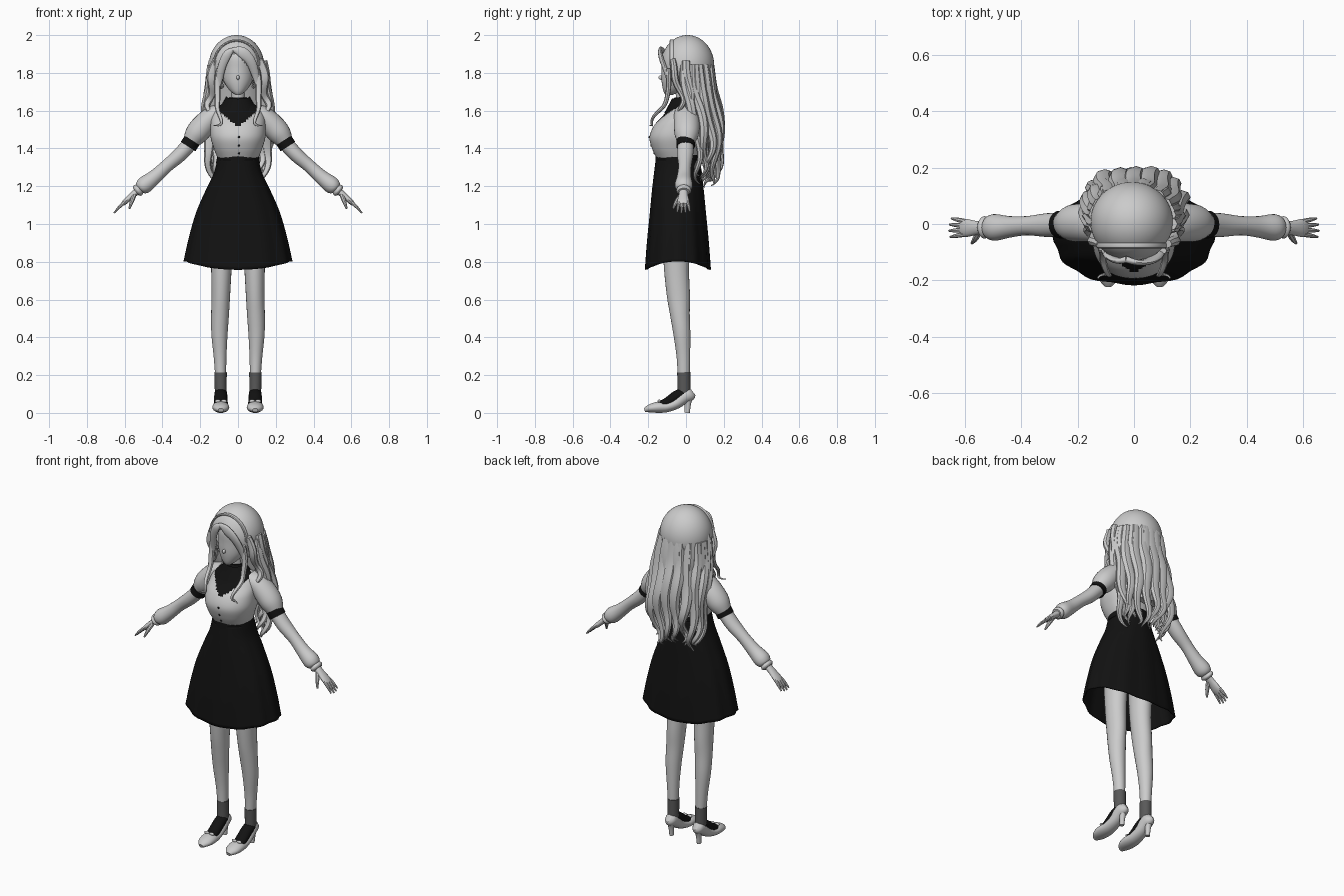
import bpy, bmesh, math, random
from mathutils import Vector

random.seed(4)

def material(name, v):
    m = bpy.data.materials.new(name)
    m.diffuse_color = (v, v, v, 1)
    return m

LIGHT = material("light grey", 0.6)
BLACK = material("black", 0.006)
SOCK = material("dark grey", 0.1)
X, Y = Vector((1, 0, 0)), Vector((0, 1, 0))

def finish(name, bm, mats, rule=None):
    bmesh.ops.recalc_face_normals(bm, faces=bm.faces)
    for f in bm.faces:
        f.smooth = True
        if rule:
            f.material_index = rule(f.calc_center_median())
    me = bpy.data.meshes.new(name)
    bm.to_mesh(me)
    bm.free()
    for m in mats:
        me.materials.append(m)
    ob = bpy.data.objects.new(name, me)
    bpy.context.collection.objects.link(ob)
    return ob

def spline(pts, steps):
    """Catmull-Rom through rows of numbers."""
    out, n = [], len(pts)
    for i in range(n - 1):
        a, b, c, d = pts[max(i - 1, 0)], pts[i], pts[i + 1], pts[min(i + 2, n - 1)]
        for k in range(steps):
            t = k / steps
            out.append([0.5 * (2 * q + (r - p) * t + (2 * p - 5 * q + 4 * r - s) * t * t
                        + (3 * q - p - 3 * r + s) * t ** 3) for p, q, r, s in zip(a, b, c, d)])
    out.append(list(pts[-1]))
    return out

def tube(name, pts, mats=(LIGHT,), ref=X, n=16, steps=4, power=1.0, side=1,
         rule=None, caps=True, shape=None, level=False):
    """Loft of oval rings; each row is x, y, z, radius along ref, other radius."""
    rows = spline(pts, steps)
    bm, rings = bmesh.new(), []
    for i, r in enumerate(rows):
        c = Vector(r[:3])
        t = Vector(rows[min(i + 1, len(rows) - 1)][:3]) - Vector(rows[max(i - 1, 0)][:3])
        t = Vector((0, 0, 1)) if level else t.normalized()
        u = (ref - t * ref.dot(t)).normalized()
        v = t.cross(u)
        ring = []
        for k in range(n):
            a = 2 * math.pi * k / n
            ca, sa = math.cos(a), math.sin(a)
            p = c + u * max(r[3], .001) * math.copysign(abs(ca) ** power, ca) \
                  + v * max(r[4], .001) * math.copysign(abs(sa) ** power, sa)
            if shape:
                p = shape(p, a, i / (len(rows) - 1))
            ring.append(bm.verts.new((p.x * side, p.y, p.z)))
        rings.append(ring)
    for a, b in zip(rings, rings[1:]):
        for k in range(n):
            bm.faces.new((a[k], a[(k + 1) % n], b[(k + 1) % n], b[k]))
    if caps:
        bm.faces.new(rings[0])
        bm.faces.new(rings[-1])
    return finish(name, bm, mats, rule)

def ball(name, c, r, mat=LIGHT):
    bm = bmesh.new()
    bmesh.ops.create_uvsphere(bm, u_segments=16, v_segments=10, radius=1)
    for v in bm.verts:
        v.co = Vector(c) + Vector(v.co[j] * r[j] for j in range(3))
    return finish(name, bm, (mat,))

def lock(name, pts, amp, freq, phase, side=1):
    """Wavy tapering hair lock; rows are x, y, z, radius."""
    rows = spline([(*p, p[3] * 0.8) for p in pts], 7)
    for i, r in enumerate(rows):
        t = i / (len(rows) - 1)
        r[0] += amp * t * math.sin(phase + freq * t)
        r[1] += amp * t * math.cos(phase + freq * t)
    return tube(name, rows, n=8, steps=1, side=side)

# blouse with the dark V-shaped neckline
def neckline(c):
    return int(c.y < -0.01 and c.z > 1.51 + 0.9 * abs(c.x) and c.z > 1.51)

tube("blouse", [(0, -.045, 1.345, .106, .108), (0, -.06, 1.40, .128, .12),
                (0, -.06, 1.46, .145, .133), (0, -.05, 1.52, .145, .12),
                (0, -.03, 1.57, .14, .095), (0, -.02, 1.61, .12, .075),
                (0, -.015, 1.645, .07, .055), (0, -.015, 1.67, .045, .045)],
     (LIGHT, BLACK), n=72, steps=8, power=.9, rule=neckline, level=True)
tube("collar", [(0, -.03, 1.60, .11, .085), (0, -.025, 1.64, .082, .068),
                (0, -.02, 1.675, .062, .055)], (BLACK,), n=32, level=True, caps=False,
     shape=lambda p, a, t: Vector((p.x, p.y, p.z + .012 * math.sin(a))))
for z, y in ((1.46, -.194), (1.415, -.185), (1.375, -.168)):
    ball("blouse_button", (.006, y, z), (.006, .004, .006), BLACK)

# waistband and flared skirt with a hem that dips front and back
tube("waistband", [(0, -.045, 1.32, .117, .118), (0, -.045, 1.365, .109, .115)], (BLACK,), n=48)

def hem(p, a, t):
    fold = 1 + .018 * t * math.cos(12 * a)
    return Vector((p.x * fold, (p.y + .045) * fold - .045, p.z + .045 * t ** 3 * math.cos(a) ** 2))

skirt = tube("skirt", [(0, -.045, 1.34, .11, .115), (0, -.044, 1.27, .127, .125),
                       (0, -.043, 1.18, .168, .136), (0, -.043, 1.05, .22, .148),
                       (0, -.043, .9, .258, .162), (0, -.043, .758, .284, .172)],
             (BLACK,), n=72, steps=5, power=.92, caps=False, level=True, shape=hem)
mod = skirt.modifiers.new("cloth_thickness", "SOLIDIFY")
mod.thickness = .006

# neck, face and nose
tube("neck", [(0, -.01, 1.6, .042, .042), (0, -.015, 1.67, .036, .038), (0, -.02, 1.75, .036, .04)])
tube("head", [(0, -.09, 1.683, .012, .018), (0, -.073, 1.705, .042, .047),
              (0, -.047, 1.755, .075, .082), (0, -.022, 1.82, .087, .108),
              (0, -.01, 1.9, .085, .115), (0, 0, 1.96, .045, .06)], n=32, level=True)
ball("nose", (0, -.131, 1.775), (.009, .015, .012))

# hair cap with a face opening
bm = bmesh.new()
bmesh.ops.create_uvsphere(bm, u_segments=64, v_segments=40, radius=1)
for v in bm.verts:
    v.co = Vector((v.co.x * .146 - .008, v.co.y * .141 + .008, v.co.z * .16 + 1.84))
gone = [f for f in bm.faces for c in [f.calc_center_median()]
        if c.z < 1.72 or (c.y < -.03 and abs(c.x) < .085 and c.z < 1.905 - .9 * abs(c.x + .02))]
bmesh.ops.delete(bm, geom=gone, context="FACES")
cap = finish("hair_cap", bm, (LIGHT,))
cap.modifiers.new("hair_thickness", "SOLIDIFY").thickness = .012

# headband
tube("headband", [(-.008 + .12 * math.cos(math.radians(a)), -.075,
                   1.84 + .131 * math.sin(math.radians(a)), .012, .007)
                  for a in range(0, 181, 15)], ref=Y, n=8)

# fringe parted to one side
tube("fringe_long", [(-.03, -.125, 1.925, .012, .01), (.02, -.138, 1.91, .01, .028),
                     (.065, -.127, 1.865, .012, .026), (.092, -.1, 1.79, .012, .02),
                     (.1, -.09, 1.73, .006, .006)], ref=Y)
tube("fringe_short", [(-.025, -.125, 1.925, .012, .01), (-.055, -.131, 1.90, .01, .022),
                      (-.083, -.115, 1.84, .012, .022), (-.098, -.095, 1.77, .012, .018),
                      (-.1, -.09, 1.72, .006, .006)], ref=Y)

# inner hair volume behind the neck
tube("hair_volume", [(0, .03, 1.82, .125, .105), (0, .05, 1.72, .125, .09), (0, .075, 1.62, .13, .08),
                     (0, .105, 1.5, .125, .06), (0, .13, 1.38, .08, .03)], n=24, level=True)

# long wavy back locks in two layers
for layer, (count, grow) in enumerate(((11, 1.0), (8, .82))):
    for i in range(count):
        a = math.radians(-98 + 196 * i / (count - 1))
        s, c = math.sin(a), math.cos(a)
        drop = random.uniform(-.02, .05)
        lock("back_lock", [(.128 * s - .006, .008 + .118 * c, 1.84, .03),
                           (.14 * s, .015 + .125 * c, 1.72, .036),
                           (.158 * s * grow, .05 + .115 * c * grow, 1.6, .035),
                           (.165 * s * grow, .075 + .11 * c * grow, 1.47, .03),
                           (.155 * s * grow, .08 + .105 * c * grow, 1.35 + drop / 2, .02),
                           (.135 * s * grow, .075 + .085 * c * grow, 1.26 + drop, .013),
                           (.125 * s * grow, .075 + .07 * c * grow, 1.21 + drop, .003)],
             .018, 14, random.uniform(0, 6))

for s in (-1, 1):
    # side locks and front ringlets
    lock("side_lock", [(.115, -.07, 1.87, .02), (.14, -.055, 1.78, .024), (.145, -.03, 1.69, .02),
                       (.15, -.02, 1.62, .015), (.145, -.03, 1.56, .003)], .02, 11, 0, s)
    lock("rear_side_lock", [(.125, .0, 1.86, .03), (.145, .01, 1.76, .032), (.15, .03, 1.66, .025),
                            (.155, .06, 1.55, .015), (.15, .07, 1.46, .003)], .018, 12, 2, s)
    lock("front_ringlet", [(.1, -.095, 1.82, .016), (.112, -.09, 1.72, .017), (.11, -.115, 1.64, .014),
                           (.095, -.155, 1.58, .011), (.1, -.185, 1.53, .008), (.115, -.195, 1.52, .003)],
         .014, 13, 1, s)

    # puffed sleeve, dark band, lower sleeve and wrist frill
    tube("puff_sleeve", [(.085, -.005, 1.60, .055, .035), (.13, 0, 1.575, .064, .052),
                         (.18, .004, 1.525, .068, .062), (.222, .003, 1.475, .064, .06),
                         (.252, 0, 1.43, .044, .042)], ref=Y, n=24, side=s)
    tube("sleeve_band", [(.243, -.002, 1.443, .049, .046), (.264, -.002, 1.41, .049, .046)],
         (BLACK,), ref=Y, n=24, side=s)
    tube("lower_sleeve", [(.25, -.002, 1.43, .042, .04), (.31, -.004, 1.365, .042, .038),
                          (.38, -.006, 1.305, .034, .034), (.44, -.01, 1.25, .038, .038),
                          (.49, -.012, 1.21, .047, .045), (.513, -.012, 1.192, .042, .038),
                          (.522, -.012, 1.184, .028, .026)], ref=Y, n=24, side=s)
    tube("wrist_frill", [(.515, -.012, 1.19, .028, .026), (.53, -.012, 1.178, .04, .034),
                         (.54, -.012, 1.17, .03, .026)], ref=Y, n=20, side=s)

    # hand with spread fingers
    tube("palm", [(.525, -.012, 1.18, .022, .02), (.56, -.014, 1.152, .025, .016),
                  (.595, -.014, 1.12, .032, .014), (.612, -.014, 1.104, .028, .01)], ref=Y, side=s)
    for y0, y1, reach in ((-.036, -.046, .92), (-.021, -.024, 1), (-.006, -.002, .97), (.009, .02, .85)):
        tube("finger", [(.598, y0, 1.118, .009, .009), (.598 + .03 * reach, y0 * .5 + y1 * .5,
                        1.118 - .028 * reach, .008, .008), (.598 + .058 * reach, y1,
                        1.118 - .06 * reach, .004, .004)], ref=Y, n=8, side=s)
    tube("thumb", [(.548, -.025, 1.155, .012, .012), (.562, -.05, 1.12, .011, .011),
                   (.575, -.068, 1.082, .005, .005)], ref=X, n=8, side=s)

    # leg and sock
    tube("leg", [(.085, -.045, 1.1, .07, .075), (.087, -.05, .9, .06, .073),
                 (.088, -.05, .76, .054, .066), (.091, -.04, .62, .049, .061),
                 (.095, -.032, .52, .047, .052), (.098, -.022, .42, .043, .045),
                 (.095, -.014, .3, .034, .036), (.092, -.012, .2, .029, .032)], n=24, side=s)
    tube("sock", [(.092, -.012, .215, .033, .035), (.092, -.011, .16, .032, .034),
                  (.091, -.01, .09, .031, .034)], (SOCK,), n=24, side=s)

    # dark instep, pump and heel
    tube("instep", [(.091, -.012, .105, .033, .03), (.091, -.05, .088, .034, .03),
                    (.091, -.1, .055, .035, .026), (.091, -.145, .038, .034, .02)],
         (BLACK,), n=20, side=s)
    tube("shoe", [(.091, .036, .112, .012, .022), (.091, .022, .102, .03, .036),
                  (.091, -.01, .085, .036, .036), (.091, -.05, .052, .037, .03),
                  (.091, -.1, .032, .041, .028), (.091, -.145, .03, .045, .03),
                  (.091, -.19, .024, .038, .022), (.091, -.22, .014, .014, .011)],
         n=24, side=s)
    tube("heel", [(.091, .016, .095, .026, .026), (.091, .01, .05, .016, .017),
                  (.091, .006, 0, .012, .014)], n=12, side=s)
    for k in (-1, 1):
        ball("shoe_bow", (s * .091 + k * .016, -.142, .062), (.016, .008, .009))

# smooth shading with sharp edges kept
bpy.ops.object.select_all(action="SELECT")
bpy.context.view_layer.objects.active = skirt
bpy.ops.object.shade_smooth_by_angle(angle=math.radians(40))
